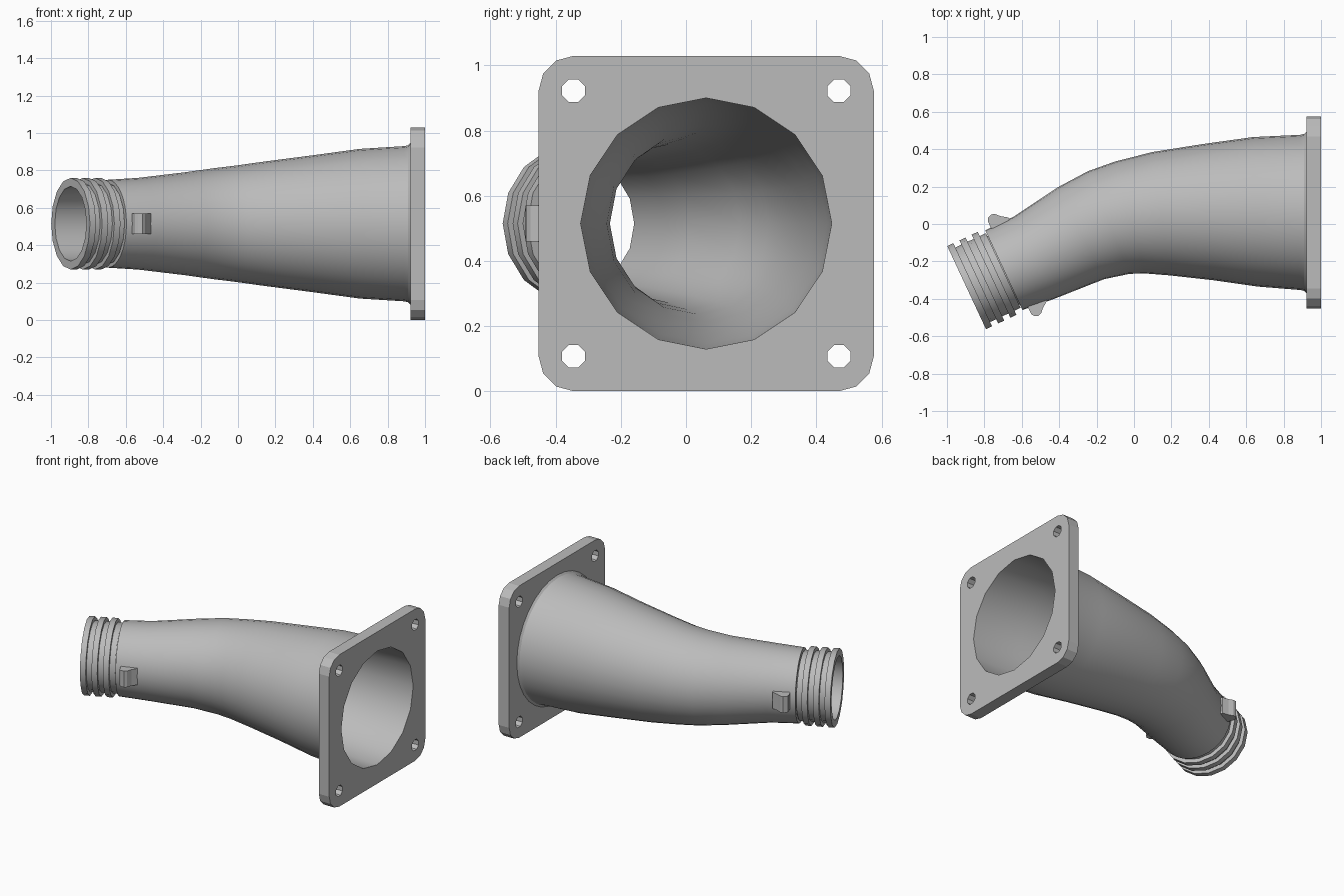
import bpy
import bmesh
from math import sin, cos, radians, pi
from mathutils import Vector, Matrix

cube = bpy.data.objects.get("Cube")
if cube:
    bpy.data.objects.remove(cube, do_unlink=True)

grey = bpy.data.materials.new("plain grey")
grey.use_nodes = True
grey.diffuse_color = (0.5, 0.5, 0.5, 1)
grey.node_tree.nodes["Principled BSDF"].inputs["Base Color"].default_value = (0.5, 0.5, 0.5, 1)

MID_Z = 0.515
FLANGE_Y = 0.062
TIP = Vector((-0.895, -0.34, MID_Z))
TILT = 25


def axes(angle):
    """Forward and sideways directions of the pipe for a heading in degrees."""
    a = radians(angle)
    return Vector((cos(a), sin(a), 0)), Vector((-sin(a), cos(a), 0))


def at_tip(t, r):
    """Section measured along the straight narrow end."""
    p = TIP + axes(TILT)[0] * t
    return (p.x, p.y, TILT, r)


def finish(name, bm, smooth=True):
    mesh = bpy.data.meshes.new(name)
    bm.to_mesh(mesh)
    bm.free()
    mesh.materials.append(grey)
    obj = bpy.data.objects.new(name, mesh)
    bpy.context.collection.objects.link(obj)
    if smooth:
        bpy.ops.object.select_all(action="DESELECT")
        obj.select_set(True)
        bpy.context.view_layer.objects.active = obj
        bpy.ops.object.shade_smooth_by_angle(angle=radians(30))
    return obj


def sweep(name, sections, sides):
    """Skin circular sections given as (x, y, heading, radius)."""
    bm = bmesh.new()
    rings = []
    for x, y, angle, r in sections:
        side = axes(angle)[1]
        ring = []
        for k in range(sides):
            a = 2 * pi * k / sides
            ring.append(bm.verts.new(Vector((x, y, MID_Z)) + side * (r * cos(a))
                                     + Vector((0, 0, r * sin(a)))))
        rings.append(ring)
    for low, high in zip(rings, rings[1:]):
        for k in range(sides):
            n = (k + 1) % sides
            bm.faces.new((low[k], low[n], high[n], high[k]))
    return finish(name, bm)


# Curved, widening pipe
pipe = [
    at_tip(0.22, 0.235),
    (-0.535, -0.18, 25, 0.245),
    (-0.285, -0.05, 27, 0.275),
    (-0.135, 0.008, 22, 0.296),
    (-0.02, 0.035, 15, 0.31),
    (0.145, 0.055, 8, 0.333),
    (0.4, 0.063, 5, 0.366),
    (0.65, 0.065, 2, 0.4),
    (0.89, FLANGE_Y, 0, 0.415),
]
fillet = [(0.91, FLANGE_Y, 0, 0.42), (0.926, FLANGE_Y, 0, 0.436)]
sweep("outer_pipe", [at_tip(0.22, 0.205)] + pipe + fillet, 32)

# Inner bore running to the tip, then back over the ribbed collar
bore = [(1.0, FLANGE_Y, 0, 0.385)]
bore += [(x, y, a, r - 0.032) for x, y, a, r in reversed(pipe)]
collar = [at_tip(0, 0.2)]
for i in range(3):
    start = i * 0.072
    collar += [at_tip(start, 0.245), at_tip(start + 0.036, 0.245),
               at_tip(start + 0.036, 0.22), at_tip(start + 0.072, 0.22)]
sweep("bore_and_ribbed_collar", bore + collar, 16)

# Bayonet lugs on both sides of the narrow end
lug_profile = [(0.253, 0.22), (0.253, 0.275), (0.263, 0.29), (0.285, 0.299),
               (0.303, 0.293), (0.325, 0.27), (0.36, 0.246), (0.36, 0.22)]
forward, sideways = axes(TILT)
for name, sign in (("back_lug", 1), ("front_lug", -1)):
    bm = bmesh.new()
    base = bm.faces.new([bm.verts.new(TIP + forward * t + sideways * (r * sign)
                                      - Vector((0, 0, 0.055))) for t, r in lug_profile])
    new = bmesh.ops.extrude_face_region(bm, geom=[base])["geom"]
    bmesh.ops.translate(bm, vec=(0, 0, 0.11),
                        verts=[v for v in new if isinstance(v, bmesh.types.BMVert)])
    bmesh.ops.recalc_face_normals(bm, faces=bm.faces)
    finish(name, bm, smooth=False)


# Square mounting flange with rounded corners, bolt holes and bore opening
def arc(cx, cy, r, start, turn, steps):
    return [(cx + r * cos(start + turn * k / steps), cy + r * sin(start + turn * k / steps))
            for k in range(steps)]


HALF, ROUND, BOLT = 0.514, 0.107, 0.407
corners = ((1, 1), (-1, 1), (-1, -1), (1, -1))
outline = []
for i, (sx, sy) in enumerate(corners):
    c = HALF - ROUND
    # four points on each quarter turn
    outline += arc(sx * c, sy * c, ROUND, i * pi / 2, pi * 2 / 3, 4)
loops = [outline, arc(0, 0, 0.385, 0, 2 * pi, 16)]
loops += [arc(sx * BOLT, sy * BOLT, 0.038, pi / 8, 2 * pi, 8) for sx, sy in corners]

curve = bpy.data.curves.new("flange_outline", "CURVE")
curve.dimensions = "2D"
curve.fill_mode = "BOTH"
curve.extrude = 0.039
for points in loops:
    spline = curve.splines.new("POLY")
    spline.points.add(len(points) - 1)
    for p, (u, v) in zip(spline.points, points):
        p.co = (u, v, 0, 1)
    spline.use_cyclic_u = True
curve.materials.append(grey)
flange = bpy.data.objects.new("mounting_flange", curve)
bpy.context.collection.objects.link(flange)
flange.matrix_world = Matrix(((0, 0, 1, 0.961), (1, 0, 0, FLANGE_Y),
                              (0, 1, 0, MID_Z), (0, 0, 0, 1)))
bpy.ops.object.select_all(action="DESELECT")
flange.select_set(True)
bpy.context.view_layer.objects.active = flange
bpy.ops.object.convert(target="MESH")
bpy.ops.object.shade_flat()
